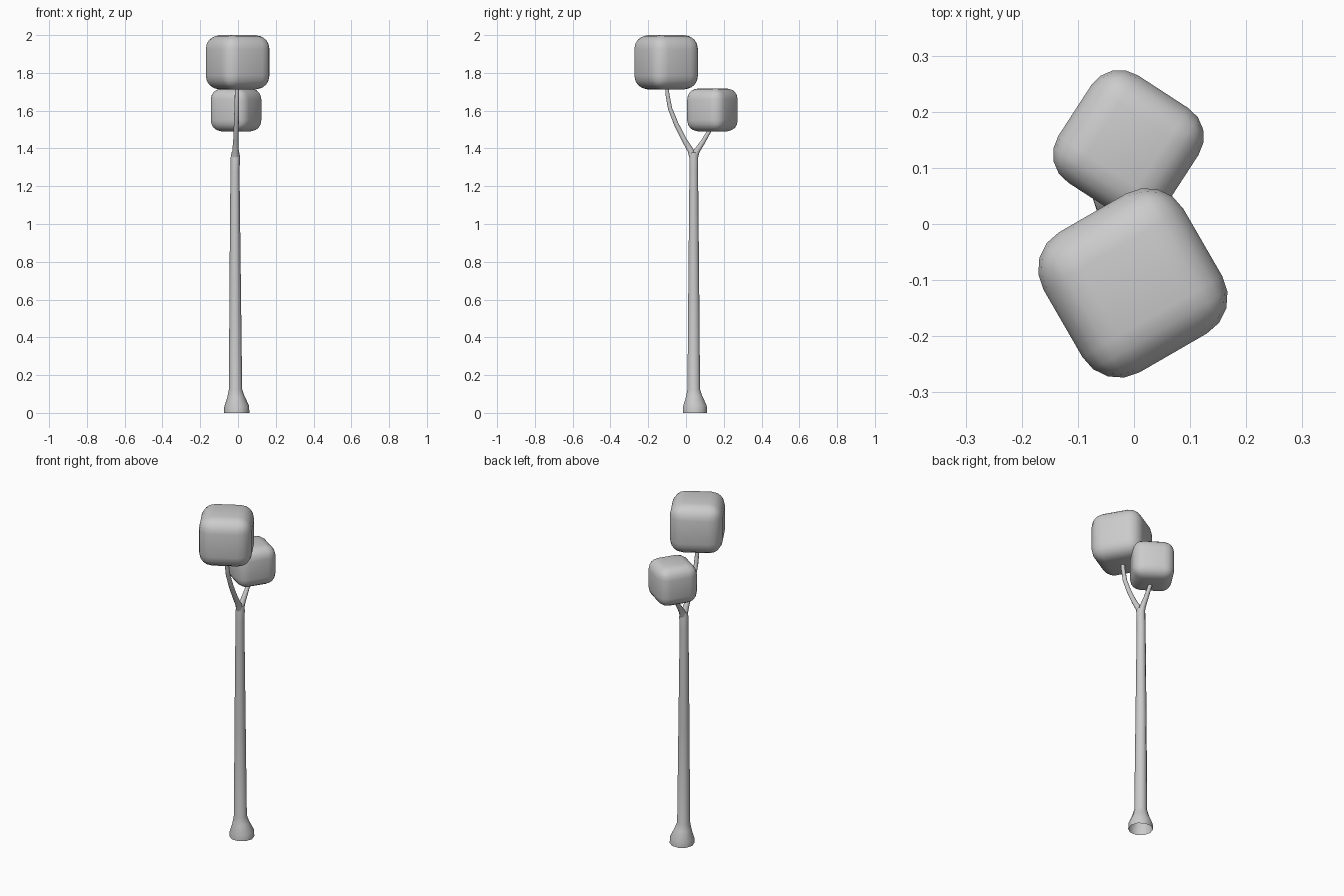
import bpy, bmesh, math
from mathutils import Vector

cube = bpy.data.objects.get("Cube")
if cube:
    bpy.data.objects.remove(cube, do_unlink=True)

grey = bpy.data.materials.new("plain grey")
grey.use_nodes = True
colour = (0.6, 0.6, 0.6, 1)
grey.diffuse_color = colour
grey.node_tree.nodes["Principled BSDF"].inputs["Base Color"].default_value = colour


def finish(name, bm):
    """Turn a bmesh into a smooth grey object."""
    bmesh.ops.recalc_face_normals(bm, faces=bm.faces)
    for f in bm.faces:
        f.smooth = True
    mesh = bpy.data.meshes.new(name)
    bm.to_mesh(mesh)
    bm.free()
    mesh.materials.append(grey)
    obj = bpy.data.objects.new(name, mesh)
    bpy.context.collection.objects.link(obj)
    return obj


def tube(name, stations, sides=10):
    """Tapered limb through (x, y, z, radius) stations, open at both ends."""
    bm = bmesh.new()
    points = [Vector(s[:3]) for s in stations]
    rings = []
    for i, p in enumerate(points):
        along = points[min(i + 1, len(points) - 1)] - points[max(i - 1, 0)]
        if i == 0 and p.z == 0:
            along = Vector((0, 0, 1))
        side = Vector((1, 0, 0))
        side = (side - along * side.dot(along) / along.length_squared).normalized()
        up = along.normalized().cross(side)
        r = stations[i][3]
        angles = [math.tau * k / sides for k in range(sides)]
        rings.append([bm.verts.new(p + r * (side * math.cos(a) + up * math.sin(a))) for a in angles])
    for a, b in zip(rings, rings[1:]):
        for k in range(sides):
            n = (k + 1) % sides
            bm.faces.new((a[k], a[n], b[n], b[k]))
    return finish(name, bm)


def leaf_block(name, centre, size, radius, turn):
    """Rounded cube of foliage, turned about z."""
    bm = bmesh.new()
    bmesh.ops.create_cube(bm, size=size)
    bmesh.ops.bevel(bm, geom=bm.edges[:], offset=radius, segments=4,
                    profile=0.5, affect='EDGES')
    obj = finish(name, bm)
    obj.location = centre
    obj.rotation_euler.z = math.radians(turn)


# Trunk with flared foot
tube("trunk", [(-0.007, 0.047, 0, 0.067), (-0.007, 0.047, 0.035, 0.066),
               (-0.011, 0.043, 0.085, 0.046), (-0.013, 0.041, 0.125, 0.035),
               (-0.015, 0.041, 0.7, 0.03), (-0.016, 0.041, 1.28, 0.024),
               (-0.014, 0.041, 1.35, 0.025), (-0.013, 0.041, 1.38, 0.021)])

# Forked branches
tube("front_branch", [(-0.014, 0.039, 1.34, 0.019), (-0.013, 0.024, 1.39, 0.017),
                      (-0.011, -0.012, 1.45, 0.014), (-0.009, -0.052, 1.53, 0.013),
                      (-0.007, -0.084, 1.61, 0.012), (-0.006, -0.099, 1.69, 0.011),
                      (-0.005, -0.101, 1.75, 0.01)])
tube("back_branch", [(-0.014, 0.043, 1.34, 0.019), (-0.013, 0.056, 1.385, 0.017),
                     (-0.012, 0.09, 1.435, 0.013), (-0.011, 0.122, 1.49, 0.011),
                     (-0.01, 0.137, 1.54, 0.01)])

# Foliage blocks
leaf_block("large_foliage", (-0.002, -0.105, 1.856), 0.288, 0.075, 30)
leaf_block("small_foliage", (-0.01, 0.14, 1.604), 0.228, 0.06, -33)
